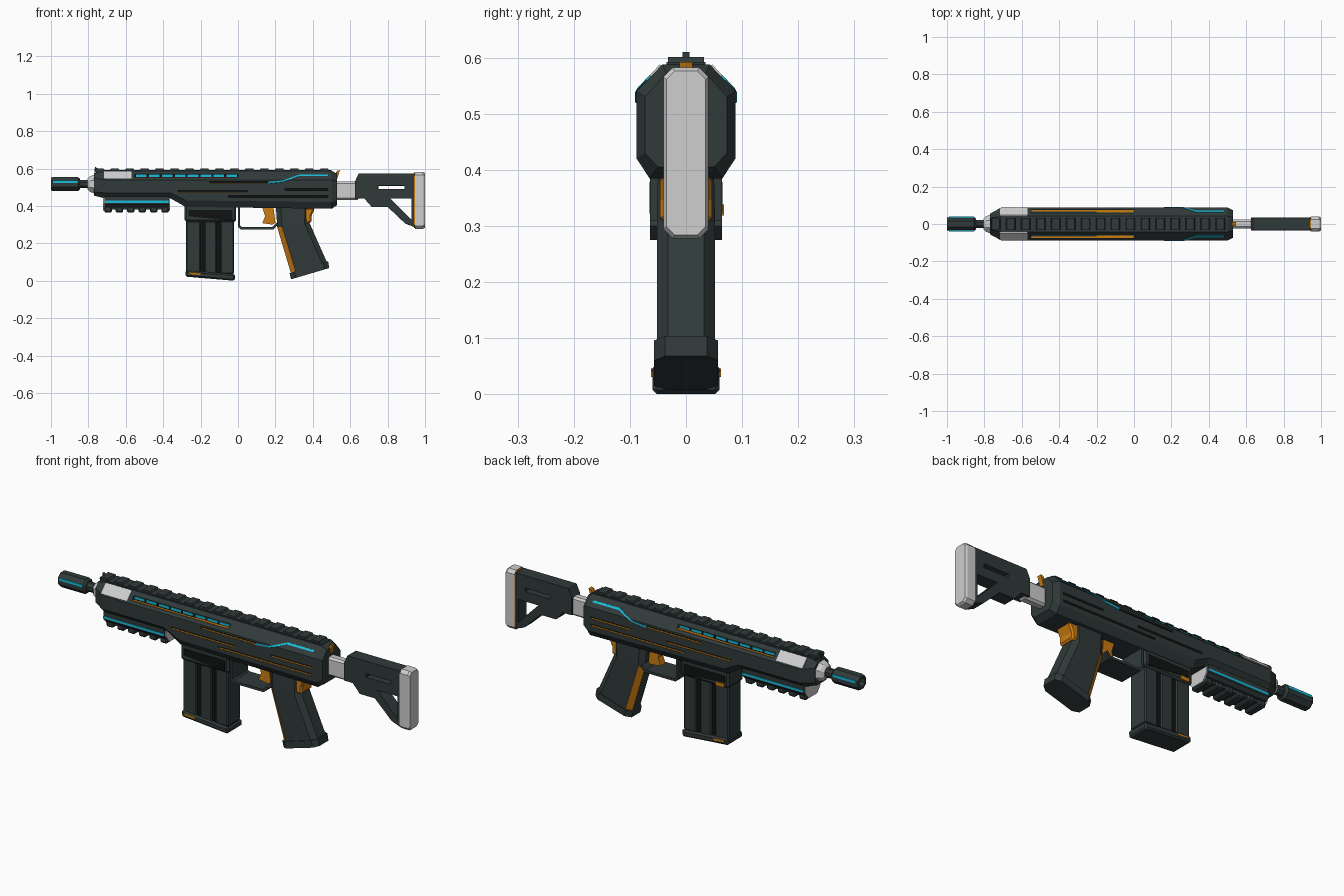
import bpy, bmesh, math

if "Cube" in bpy.data.objects:
    bpy.data.objects.remove(bpy.data.objects["Cube"])


def material(name, r, g, b):
    m = bpy.data.materials.new(name)
    m.use_nodes = True
    m.diffuse_color = (r, g, b, 1)
    m.node_tree.nodes["Principled BSDF"].inputs["Base Color"].default_value = (r, g, b, 1)
    return m


GREEN = material("dark green grey", .03, .042, .042)
BLACK = material("black", .005, .006, .006)
GREY = material("light grey", .62, .62, .62)
ORANGE = material("orange", .6, .2, .006)
CYAN = material("cyan", .01, .5, .7)


def make(name, solids, mat, bevel=0):
    """Each solid is a list of equal loops, bridged and capped."""
    bm = bmesh.new()
    for loops in solids:
        rings = [[bm.verts.new(p) for p in loop] for loop in loops]
        n = len(rings[0])
        for a, b in zip(rings, rings[1:]):
            for i in range(n):
                bm.faces.new((a[i], a[(i + 1) % n], b[(i + 1) % n], b[i]))
        bm.faces.new(rings[0])
        bm.faces.new(rings[-1])
    bmesh.ops.recalc_face_normals(bm, faces=bm.faces)
    mesh = bpy.data.meshes.new(name)
    bm.to_mesh(mesh)
    bm.free()
    mesh.materials.append(mat)
    ob = bpy.data.objects.new(name, mesh)
    bpy.context.collection.objects.link(ob)
    if bevel:
        mod = ob.modifiers.new("bevel", "BEVEL")
        mod.width, mod.segments, mod.limit_method = bevel, 1, "ANGLE"
    return ob


def prism(pts, y0, y1):
    return [[(x, y, z) for x, z in pts] for y in (y0, y1)]


def pair(pts, y0, y1):
    return [prism(pts, y0, y1), prism(pts, -y0, -y1)]


def rect(x0, x1, z0, z1):
    return [(x0, z0), (x1, z0), (x1, z1), (x0, z1)]


def cut(ob, solids):
    cutter = make("cutter", solids, BLACK)
    cutter.hide_render = True
    mod = ob.modifiers.new("cut", "BOOLEAN")
    mod.operation, mod.object = "DIFFERENCE", cutter
    bpy.context.view_layer.objects.active = ob
    bpy.ops.object.modifier_apply(modifier=mod.name)
    bpy.data.objects.remove(cutter)


def octagon(x, r, zc=.517):
    angles = [math.pi / 8 + i * math.pi / 4 for i in range(8)]
    return [(x, r * math.cos(a), zc + r * math.sin(a)) for a in angles]


def side_y(z):
    return .088 if z < .54 else .088 - (z - .54) * .96


def skin(pts):
    """Thin plates that follow the receiver side and its upper slope."""
    return [[[(x, s * (side_y(z) + d), z + d * .5) for x, z in pts] for d in (.003, -.004)]
            for s in (1, -1)]


# Receiver: (x, top half width, half width, bottom half width, heights top to bottom)
def section(x, ht, hw, hb, zt, zu, zl, zb):
    half = [(ht, zt), (hw, zu), (hw, zl), (hb, zb)]
    return [(x, y, z) for y, z in half] + [(x, -y, z) for y, z in reversed(half)]


receiver = make("receiver", [[
    section(-.77, .03, .055, .035, .575, .55, .475, .455),
    section(-.71, .042, .088, .06, .588, .54, .47, .44),
    section(-.36, .042, .088, .06, .588, .54, .47, .44),
    section(-.28, .042, .088, .065, .588, .54, .43, .395),
    section(.5, .042, .088, .065, .588, .54, .42, .385),
    section(.53, .035, .073, .05, .572, .53, .43, .405)]], GREEN)

# Side grooves and the long light recess
grooves = [(-.15, .16, .525), (.25, .48, .487), (-.32, .05, .478), (-.05, .48, .45)]
cutters = pair(rect(-.55, 0, .552, .62), .058, .12)
groove_back, groove_floor = [], []
for x0, x1, z in grooves:
    cutters += pair(rect(x0, x1, z - .005, z + .005), .076, .12)
    groove_back += pair(rect(x0, x1, z - .005, z + .005), .075, .077)
    groove_floor += pair(rect(x0, x1, z - .0055, z - .0035), .077, .0865)
cut(receiver, cutters)
make("groove_backs", groove_back, BLACK)
make("groove_floors", groove_floor, ORANGE)
make("recess_wall", pair(rect(-.55, 0, .552, .57), .056, .059), BLACK)
make("recess_ledge", pair(rect(-.55, -.2, .55, .554), .066, .0755)
     + pair(rect(-.2, 0, .55, .554), .06, .0755), ORANGE)
dashes = []
for i in range(8):
    x = -.545 + i * .069
    dashes += pair(rect(x, x + .057, .556, .569), .058, .061)
make("recess_lights", dashes, CYAN)

# Light line and front panels on the receiver skin
path = [(.16, .523), (.24, .531), (.265, .54), (.33, .563), (.48, .563)]
line = []
for (xa, za), (xb, zb) in zip(path, path[1:]):
    line += skin([(xa, za - .004), (xb, zb - .004), (xb, zb + .004), (xa, za + .004)])
make("light_line", line, CYAN)
make("front_panels", skin(rect(-.72, -.57, .546, .586)), GREY)

# Top rail, front sight and hammer
make("rail_base", [prism(rect(-.76, .5, .575, .592), -.035, .035)], GREEN)
make("rail_teeth", [prism([(x, .59), (x + .052, .59), (x + .046, .601), (x + .006, .601)], -.032, .032)
                    for x in [-.765 + i * .08 for i in range(16)]], GREEN)
make("front_sight", [prism([(-.768, .58), (-.735, .58), (-.75, .6), (-.765, .61)], -.006, .006)], GREEN)
make("hammer", [prism([(.505, .55), (.53, .545), (.545, .592), (.53, .588)], -.012, .012)], ORANGE)

# Barrel and muzzle
make("barrel_collar", [[octagon(-.805, .03), octagon(-.79, .045), octagon(-.765, .056)]], GREY)
make("barrel", [[octagon(-.86, .024), octagon(-.79, .024)]], GREEN)
make("muzzle", [[octagon(-.845, .03), octagon(-.855, .04), octagon(-.99, .04),
                 octagon(-1, .036), octagon(-1, .024), octagon(-.96, .024)]], GREEN)
make("bore", [[octagon(-.965, .0235), octagon(-.961, .0235)]], BLACK)
make("muzzle_lights", pair(rect(-.99, -.855, .523, .536), .033, .039), CYAN)

# Lower handguard
make("handguard", [[[(x, y, z) for y, z in ((.07, .45), (.07, .41), (.055, .395),
                                            (-.055, .395), (-.07, .41), (-.07, .45))]
                    for x in (-.715, -.37)]], GREEN)
make("handguard_ends", [[[(x + d, y, z) for y, z in ((.062, .445), (.062, .41), (.035, .375),
                                                    (-.035, .375), (-.062, .41), (-.062, .445))]
                         for d in (-.004, .004)] for x in (-.717, -.368)], GREY)
make("handguard_lights", pair(rect(-.715, -.37, .416, .428), .068, .073), CYAN)
make("lower_rail", [prism(rect(-.715, -.37, .38, .4), -.042, .042)], GREEN)
make("lower_rail_teeth", [prism(rect(x, x + .04, .365, .398), -.05, .05)
                          for x in [-.715 + i * .061 for i in range(6)]], GREEN, .006)

# Magazine well and magazine
make("magazine_well", [prism(rect(-.285, -.01, .315, .41), -.063, .063)], GREEN, .01)
make("well_panels", pair([(-.265, .378), (-.03, .378), (-.03, .322), (-.2, .338), (-.265, .345)],
                         .06, .065), BLACK)
make("magazine_release", [prism(rect(-.262, -.215, .319, .338), .06, .068)], ORANGE)
make("magazine_core", [prism([(-.27, .33), (-.03, .33), (-.025, .03), (-.27, .05)], -.045, .045)], BLACK)
make("magazine_panels", [prism(rect(x0, x1, .035, .33), -.052, .052)
                         for x0, x1 in ((-.278, -.2), (-.18, -.115), (-.093, -.022))], GREEN, .006)
make("magazine_base", [prism([(-.282, .055), (-.28, .022), (-.018, 0), (-.014, .034)], -.06, .06)],
     GREEN, .008)
make("magazine_marks", pair([(-.26, .036), (-.2, .031), (-.2, .041), (-.26, .046)], .057, .062), ORANGE)

# Trigger and its guard
make("trigger", [prism([(.13, .39), (.19, .39), (.2, .31), (.185, .3), (.13, .308), (.145, .345)],
                       -.02, .02)], ORANGE)
make("trigger_guard", [prism([(.0, .395), (.0, .29), (.015, .275), (.19, .275), (.215, .3), (.205, .31),
                              (.185, .288), (.02, .288), (.012, .295), (.012, .395)], -.064, .064)], GREEN)


# Grip: sections set by a front and a back point, with chamfered corners
def grip_ring(front, back, hw, c=.026):
    spots = [(0, hw - .022), (c, hw), (1 - c, hw), (1, hw - .02)]
    (xf, zf), (xb, zb) = front, back
    length = xb - xf
    ring = []
    for t, y in spots:
        f = t if t in (0, 1) else (c / length if t == c else 1 - c / length)
        ring.append((xf + (xb - xf) * f, y, zf + (zb - zf) * f))
    return ring + [(x, -y, z) for x, y, z in reversed(ring)]


grip = make("grip", [[grip_ring((.203, .39), (.385, .39), .05),
                      grip_ring((.21, .285), (.382, .31), .052),
                      grip_ring((.283, .04), (.475, .1), .052)]], GREEN)
grip.data.materials.append(ORANGE)
for f in grip.data.polygons:
    if f.center.z < .25 and f.normal.x < -.3 and abs(f.normal.y) > .25 and abs(f.normal.z) < .6:
        f.material_index = 1
make("grip_base", [[grip_ring((.276, .04), (.482, .104), .057),
                    grip_ring((.284, .008), (.488, .068), .057)]], GREEN)
make("grip_tang", [prism([(.35, .39), (.412, .39), (.392, .345), (.392, .31), (.36, .305)],
                         -.046, .046)], ORANGE, .008)

# Stock
make("stock_tube", [prism(rect(.51, .65, .433, .53), -.024, .024)], GREY, .01)
stock = make("stock", [prism([(.625, .53), (.645, .573), (.948, .573), (.948, .285), (.895, .305),
                              (.8, .395), (.715, .395), (.675, .44), (.625, .44)], -.034, .034)], GREEN)
cut(stock, [prism([(.815, .44), (.928, .44), (.928, .325)], -.1, .1),
            prism(rect(.75, .89, .49, .508), -.1, .1)])
stock_bevel = stock.modifiers.new("bevel", "BEVEL")
stock_bevel.width, stock_bevel.segments = .005, 1


def pad_ring(x, hw, z0, z1, c):
    return [(x, y, z) for y, z in ((hw, z0 + c), (hw, z1 - c), (hw - c, z1), (c - hw, z1),
                                   (-hw, z1 - c), (-hw, z0 + c), (c - hw, z0), (hw - c, z0))]


make("butt_pad", [[pad_ring(.947, .04, .278, .582, .016), pad_ring(.99, .04, .278, .582, .016),
                   pad_ring(1, .035, .284, .576, .015)]], GREY)
make("butt_pad_liner", [[pad_ring(.942, .038, .282, .578, .016),
                         pad_ring(.948, .038, .282, .578, .016)]], ORANGE)
